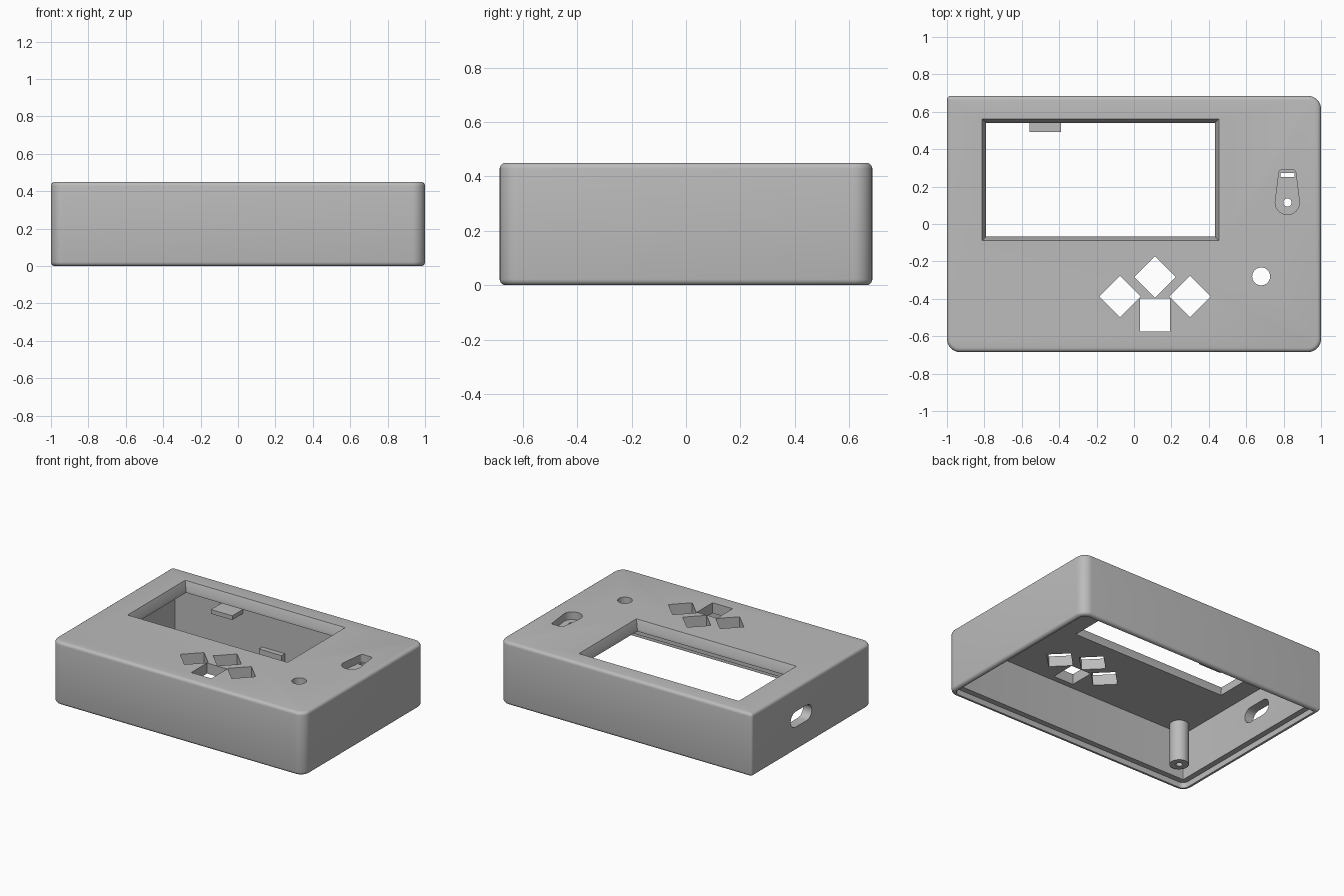
import bpy, bmesh, math
from mathutils import Matrix, Vector

cube = bpy.data.objects.get("Cube")
if cube:
    bpy.data.objects.remove(cube, do_unlink=True)

HX, HY, H = 1.0, 0.685, 0.45      # half sizes and height of the case
WALL, LIP, CEILING = 0.07, 0.03, 0.375

grey = bpy.data.materials.new("case grey")
grey.use_nodes = True
grey.diffuse_color = (0.5, 0.5, 0.5, 1)
grey.node_tree.nodes["Principled BSDF"].inputs["Base Color"].default_value = (0.5, 0.5, 0.5, 1)


def loft(name, rings):
    """Solid through rings of 3D points, capped at both ends."""
    bm = bmesh.new()
    loops = [[bm.verts.new(p) for p in ring] for ring in rings]
    n = len(loops[0])
    for a, b in zip(loops, loops[1:]):
        for i in range(n):
            j = (i + 1) % n
            bm.faces.new((a[i], a[j], b[j], b[i]))
    bm.faces.new(loops[0])
    bm.faces.new(loops[-1])
    bmesh.ops.recalc_face_normals(bm, faces=bm.faces)
    mesh = bpy.data.meshes.new(name)
    bm.to_mesh(mesh)
    bm.free()
    mesh.materials.append(grey)
    ob = bpy.data.objects.new(name, mesh)
    bpy.context.collection.objects.link(ob)
    return ob


def prism(name, outline, z0, z1):
    return loft(name, [[(x, y, z) for x, y in outline] for z in (z0, z1)])


def rect(x0, x1, y0, y1):
    return [(x0, y0), (x1, y0), (x1, y1), (x0, y1)]


def arc(cx, cy, r, a0, a1, n):
    angles = [math.radians(a0 + (a1 - a0) * i / n) for i in range(n + 1)]
    return [(cx + r * math.cos(a), cy + r * math.sin(a)) for a in angles]


def circle(cx, cy, r, n=32):
    return arc(cx, cy, r, 0, 360, n)[:-1]


def case_ring(inset, z):
    """Case outline moved inward; the back right corner is nearly square."""
    points = []
    for k, (sx, sy, r) in enumerate([(1, 1, 0.07), (-1, 1, 0.02), (-1, -1, 0.07), (1, -1, 0.07)]):
        r = max(r - inset, 0.004)
        cx, cy = sx * (HX - inset - r), sy * (HY - inset - r)
        points += arc(cx, cy, r, 90 * k, 90 * k + 90, 8)
    return [(x, y, z) for x, y in points]


def smooth(ob):
    bpy.ops.object.select_all(action='DESELECT')
    ob.select_set(True)
    bpy.context.view_layer.objects.active = ob
    bpy.ops.object.shade_smooth_by_angle(angle=math.radians(30))


def cut(ob, cutters):
    for c in cutters:
        mod = ob.modifiers.new(c.name, 'BOOLEAN')
        mod.operation, mod.solver, mod.object = 'DIFFERENCE', 'EXACT', c
    depsgraph = bpy.context.evaluated_depsgraph_get()
    mesh = bpy.data.meshes.new_from_object(ob.evaluated_get(depsgraph))
    ob.modifiers.clear()
    ob.data = mesh
    for c in cutters:
        bpy.data.objects.remove(c, do_unlink=True)


# Open-bottomed shell: ceiling, inner wall, lid step, lip, then outside with fillets
R = 0.022
steps = [math.radians(a) for a in (0, 22.5, 45, 67.5, 90)]
rings = [case_ring(WALL, CEILING), case_ring(WALL, 0.04), case_ring(LIP, 0.04), case_ring(LIP, 0)]
rings += [case_ring(R * (1 - math.sin(a)), R * (1 - math.cos(a))) for a in steps]
rings += [case_ring(R * (1 - math.cos(a)), H - R * (1 - math.sin(a))) for a in steps]
case = loft("case_shell", rings)

# Screen window with sloping sides
cutters = []
window = []
for z, grow in ((0.30, 0), (0.395, 0), (H, 0.022), (0.5, 0.022)):
    window.append([(x, y, z) for x, y in
                   rect(-0.79 - grow, 0.433 + grow, -0.067 - grow, 0.54 + grow)])
cutters.append(loft("window_cutter", window))

# Direction button holes: three diamonds and one upright rectangle
for x, y in ((0.113, -0.283), (-0.075, -0.388), (0.30, -0.388)):
    cutters.append(prism("diamond_cutter", circle(x, y, 0.111, 4), 0.3, 0.5))
cutters.append(prism("rectangle_cutter", rect(0.033, 0.192, -0.575, -0.397), 0.3, 0.5))

# Round button hole
cutters.append(prism("round_cutter", circle(0.68, -0.28, 0.048), 0.3, 0.5))

# Tapered switch recess with pin hole and slit in its floor
recess = arc(0.82, 0.115, 0.065, 180, 360, 16)
recess += arc(0.85, 0.275, 0.015, 0, 90, 4) + arc(0.79, 0.275, 0.015, 90, 180, 4)
cutters.append(prism("recess_cutter", recess, 0.395, 0.5))
cutters.append(prism("pin_cutter", circle(0.82, 0.115, 0.022, 20), 0.3, 0.5))
cutters.append(prism("slit_cutter", rect(0.782, 0.858, 0.25, 0.274), 0.3, 0.5))

# Rounded cable slot in the right wall
slot = arc(0.19, 0.225, 0.055, -90, 90, 10) + arc(0.06, 0.225, 0.055, 90, 270, 10)
cutters.append(loft("slot_cutter", [[(x, y, z) for y, z in slot] for x in (-1.1, -0.88)]))

cut(case, cutters)
smooth(case)

# Screw post hanging in the front right corner, with a blind hole
post = prism("screw_post", circle(-0.83, -0.535, 0.063), 0.08, CEILING + 0.01)
cut(post, [prism("screw_cutter", circle(-0.83, -0.535, 0.022, 20), 0.0, 0.3)])
smooth(post)

# Tab and catch on the inside of the back wall
inner = HY - WALL + 0.01
prism("screen_tab", rect(-0.56, -0.39, 0.492, inner), 0.305, 0.335)
prism("lid_catch", rect(-0.24, -0.06, 0.58, inner), 0.05, 0.105)
